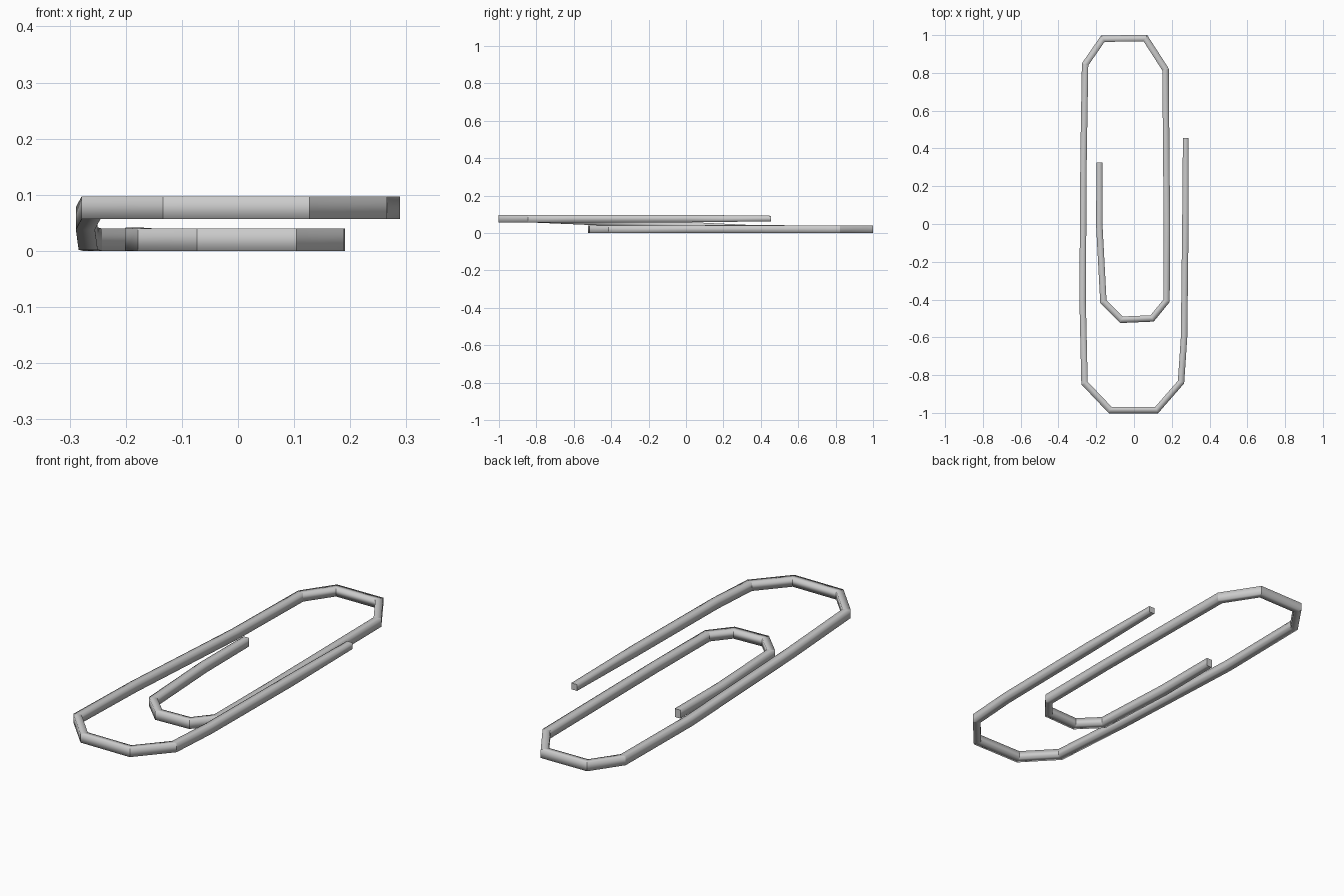
import bpy, bmesh, math
from mathutils import Vector

if "Cube" in bpy.data.objects:
    bpy.data.objects.remove(bpy.data.objects["Cube"])

# Centre line of the bent wire, from the inner end to the outer end: x, y, z
path = [Vector(p) for p in [
    (-.183, .325, .022), (-.184, .0, .021), (-.162, -.412, .02),
    (-.066, -.507, .02), (.096, -.5, .02), (.172, -.407, .02),
    (.174, .0, .02), (.167, .818, .02), (.06, .984, .02),
    (-.165, .981, .02), (-.259, .845, .02), (-.267, .36, .022),
    (-.272, -.4, .058), (-.262, -.842, .077), (-.126, -.985, .077),
    (.12, -.985, .077), (.249, -.837, .077), (.265, -.6, .077),
    (.272, .0, .077), (.274, .455, .077)]]
WIDTH, HEIGHT = .034, .04

bm = bmesh.new()
rings, bends = [], []
for i, p in enumerate(path):
    # mitred square section at each bend
    before = (p - path[max(i - 1, 0)]).to_2d()
    after = (path[min(i + 1, len(path) - 1)] - p).to_2d()
    before = before.normalized() if i else after.normalized()
    after = after.normalized() if i < len(path) - 1 else before
    t = (before + after).normalized()
    end = i in (0, len(path) - 1)
    w = (.030 if end else WIDTH) / 2 / t.dot(after)
    h = (.030 if i == len(path) - 1 else HEIGHT) / 2
    side = Vector((t.y, -t.x, 0)) * w
    up = Vector((0, 0, h))
    rings.append([bm.verts.new(p + side * a + up * b)
                  for a, b in ((-1, -1), (1, -1), (1, 1), (-1, 1))])
    bends.append(before.angle(after))

# wire sides
for a, b in zip(rings, rings[1:]):
    for k in range(4):
        j = (k + 1) % 4
        bm.faces.new((a[k], a[j], b[j], b[k])).smooth = True

# flat end caps and crisp bends
bm.faces.new(rings[0])
bm.faces.new(rings[-1])
for i, ring in enumerate(rings):
    if bends[i] > math.radians(25) or i in (0, len(rings) - 1):
        for k in range(4):
            bm.edges.get((ring[k], ring[(k + 1) % 4])).smooth = False
bmesh.ops.recalc_face_normals(bm, faces=bm.faces)

mesh = bpy.data.meshes.new("bent_wire")
bm.to_mesh(mesh)
bm.free()
bpy.context.collection.objects.link(bpy.data.objects.new("bent_wire", mesh))
